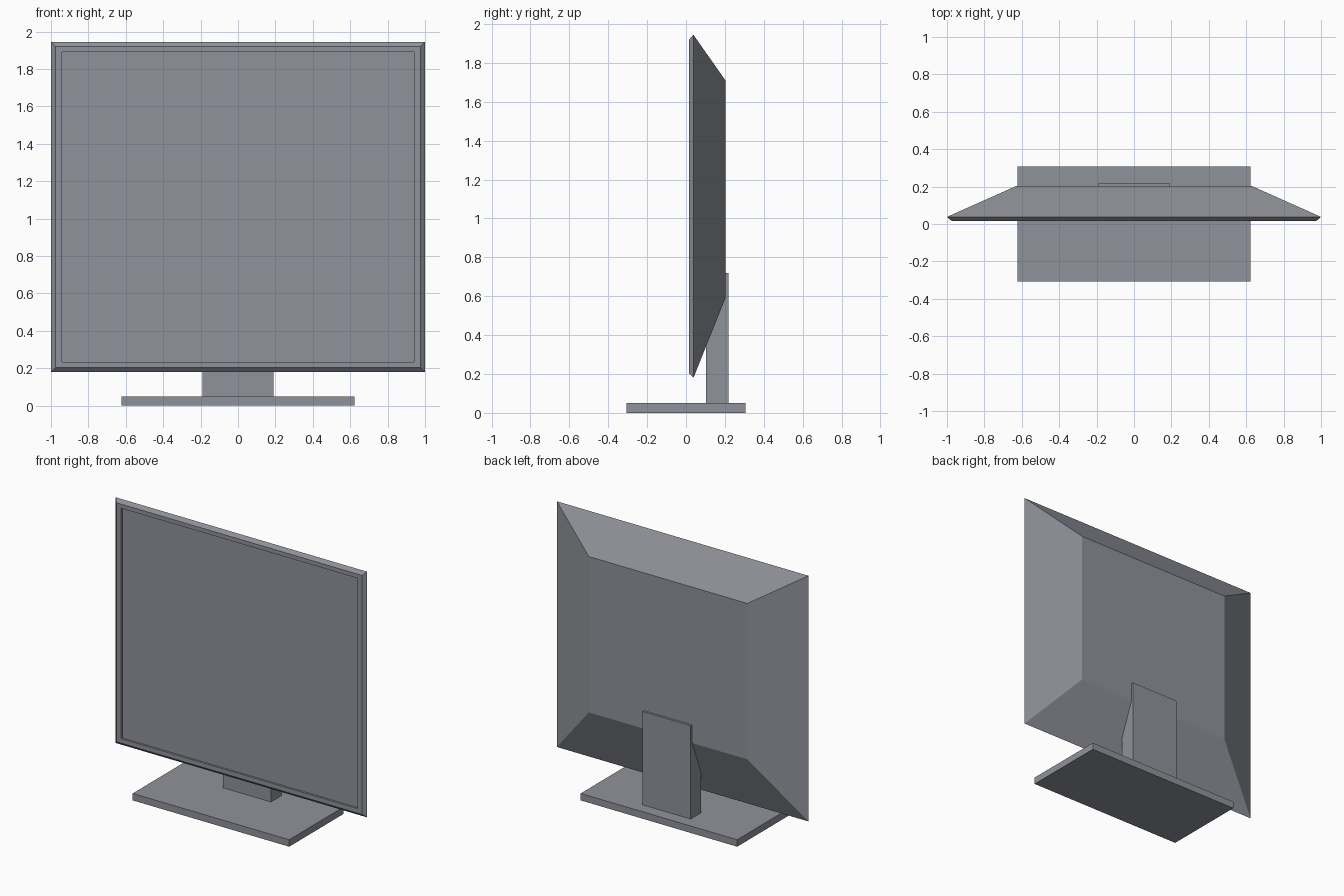
import bpy, bmesh

if "Cube" in bpy.data.objects:
    bpy.data.objects.remove(bpy.data.objects["Cube"])

grey = bpy.data.materials.new("slate grey")
grey.diffuse_color = (0.28, 0.29, 0.325, 1)
grey.use_nodes = True
grey.node_tree.nodes["Principled BSDF"].inputs["Base Color"].default_value = grey.diffuse_color


def finish(bm, name):
    bmesh.ops.recalc_face_normals(bm, faces=bm.faces)
    mesh = bpy.data.meshes.new(name)
    bm.to_mesh(mesh)
    bm.free()
    mesh.materials.append(grey)
    obj = bpy.data.objects.new(name, mesh)
    bpy.context.collection.objects.link(obj)
    return obj


def box(name, half_x, y0, y1, z0, z1):
    bm = bmesh.new()
    bmesh.ops.create_cube(bm, size=1)
    for v in bm.verts:
        v.co.x *= 2 * half_x
        v.co.y = y1 if v.co.y > 0 else y0
        v.co.z = z1 if v.co.z > 0 else z0
    return finish(bm, name)


def loft(name, sections):
    """Skin rectangles (y, half_x, z0, z1) in order and cap both ends."""
    bm = bmesh.new()
    rings = [[bm.verts.new(c) for c in
              ((-hx, y, z0), (hx, y, z0), (hx, y, z1), (-hx, y, z1))]
             for y, hx, z0, z1 in sections]
    for a, b in zip(rings, rings[1:]):
        for i in range(4):
            j = (i + 1) % 4
            bm.faces.new((a[i], a[j], b[j], b[i]))
    bm.faces.new(rings[0])
    bm.faces.new(rings[-1])
    return finish(bm, name)


# Display: recessed screen, bezel, bevelled rim, tapered back
loft("display_housing", [
    (0.030, 0.94, 0.235, 1.89),
    (0.016, 0.94, 0.235, 1.89),
    (0.016, 0.975, 0.203, 1.92),
    (0.038, 1.00, 0.18, 1.945),
    (0.203, 0.63, 0.59, 1.71),
])

# Stand: upright neck behind the display, flat foot
box("stand_neck", 0.191, 0.102, 0.219, 0.05, 0.72)
box("stand_base", 0.622, -0.307, 0.307, 0.0, 0.05)
